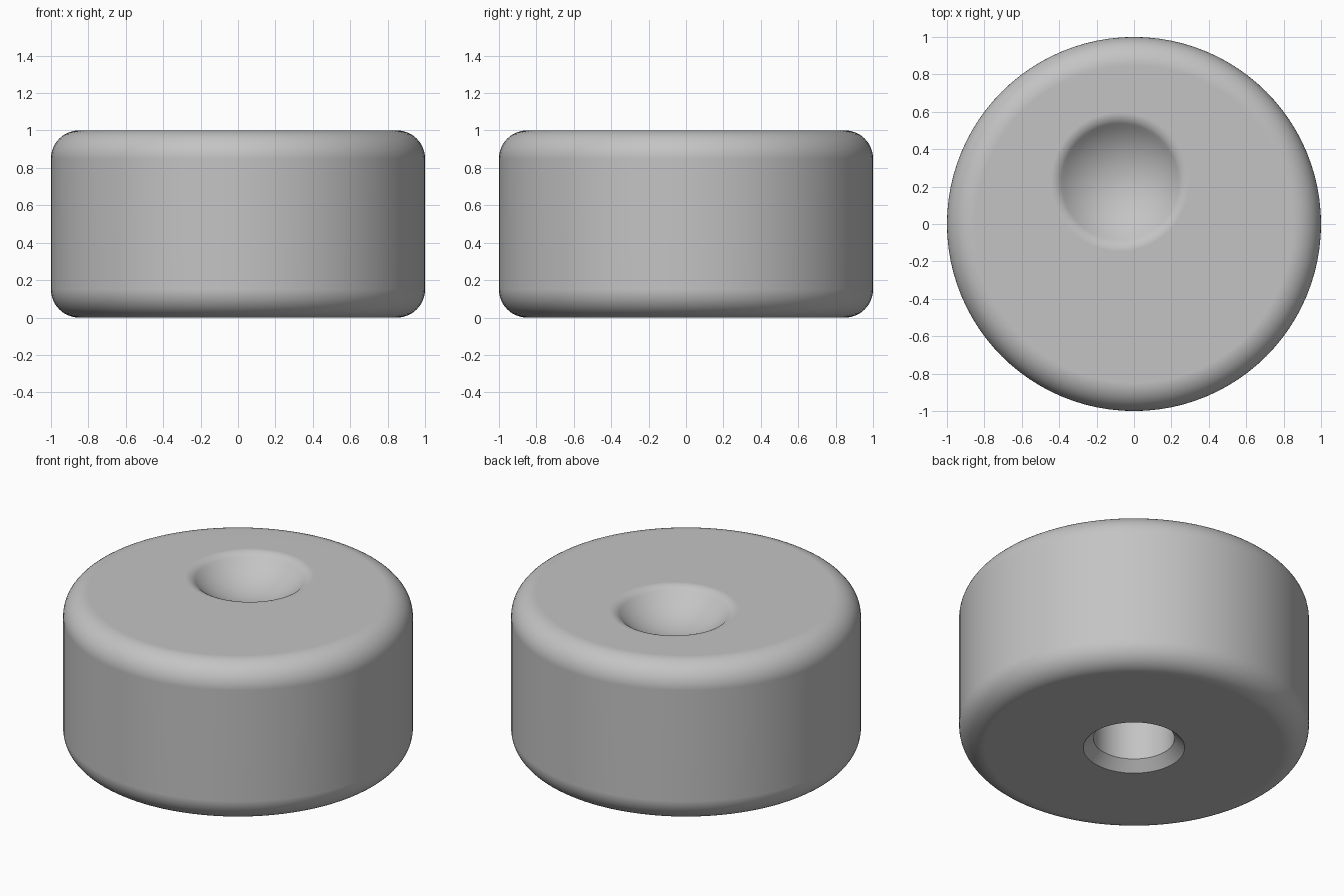
import bpy
import bmesh
from math import sin, cos, pi, radians

old = bpy.data.objects.get("Cube")
if old:
    bpy.data.objects.remove(old, do_unlink=True)

SEGMENTS = 96
BEVEL = 0.15                     # rounding of both outer rims
BORE_R, SINK_R, SINK = 0.232, 0.29, 0.06
BORE_TOP = 0.5
DIMPLE = (-0.075, 0.225)         # centre of the finger dimple
BOWL_R, LIP_R, SLOPE = 0.44, 0.085, radians(45)

grey = bpy.data.materials.new("plain grey")
grey.use_nodes = True
colour = (0.55, 0.55, 0.55, 1)
grey.diffuse_color = colour
grey.node_tree.nodes["Principled BSDF"].inputs["Base Color"].default_value = colour


def arc(r, z, radius, start, end, steps):
    """Profile points (r, z) along an arc."""
    angles = [start + (end - start) * i / steps for i in range(steps + 1)]
    return [(r + radius * cos(a), z + radius * sin(a)) for a in angles]


# Body profile: bore, countersink, base, side wall and top rim
body = [(BORE_R, BORE_TOP), (BORE_R, SINK), (SINK_R, 0)]
body += arc(1 - BEVEL, BEVEL, BEVEL, -pi / 2, 0, 12)
body += arc(1 - BEVEL, 1 - BEVEL, BEVEL, 0, pi / 2, 12)

# Dimple profile: rounded lip running tangentially into a spherical bowl
lip_r = (BOWL_R + LIP_R) * sin(SLOPE)
lip = arc(lip_r, 1 - LIP_R, LIP_R, pi / 2, pi / 2 + SLOPE, 8)
bowl_z = 1 - LIP_R + (BOWL_R + LIP_R) * cos(SLOPE)
bowl = arc(0, bowl_z, BOWL_R, -pi / 2 + SLOPE, -pi / 2, 12)[1:-1]

bm = bmesh.new()


def ring(r, z, centre=(0, 0)):
    turns = [2 * pi * i / SEGMENTS for i in range(SEGMENTS)]
    return [bm.verts.new((centre[0] + r * cos(t), centre[1] + r * sin(t), z)) for t in turns]


rings = [ring(r, z) for r, z in body]
rings += [ring(r, z, DIMPLE) for r, z in lip + bowl]
for low, high in zip(rings, rings[1:]):
    for i in range(SEGMENTS):
        j = (i + 1) % SEGMENTS
        bm.faces.new((low[i], low[j], high[j], high[i]))

# Close the bore ceiling and the bottom of the bowl
bm.faces.new(rings[0])
pole = bm.verts.new((DIMPLE[0], DIMPLE[1], bowl_z - BOWL_R))
for i in range(SEGMENTS):
    bm.faces.new((rings[-1][i], rings[-1][(i + 1) % SEGMENTS], pole))
bmesh.ops.recalc_face_normals(bm, faces=bm.faces)

mesh = bpy.data.meshes.new("knob_body")
bm.to_mesh(mesh)
bm.free()
mesh.materials.append(grey)
knob = bpy.data.objects.new("knob_body", mesh)
bpy.context.collection.objects.link(knob)

# Smooth roundings, crisp bore edges, flat top and base
bpy.ops.object.select_all(action='DESELECT')
knob.select_set(True)
bpy.context.view_layer.objects.active = knob
bpy.ops.object.shade_smooth_by_angle(angle=radians(30))
weighted = knob.modifiers.new("flat caps", 'WEIGHTED_NORMAL')
weighted.keep_sharp = True
